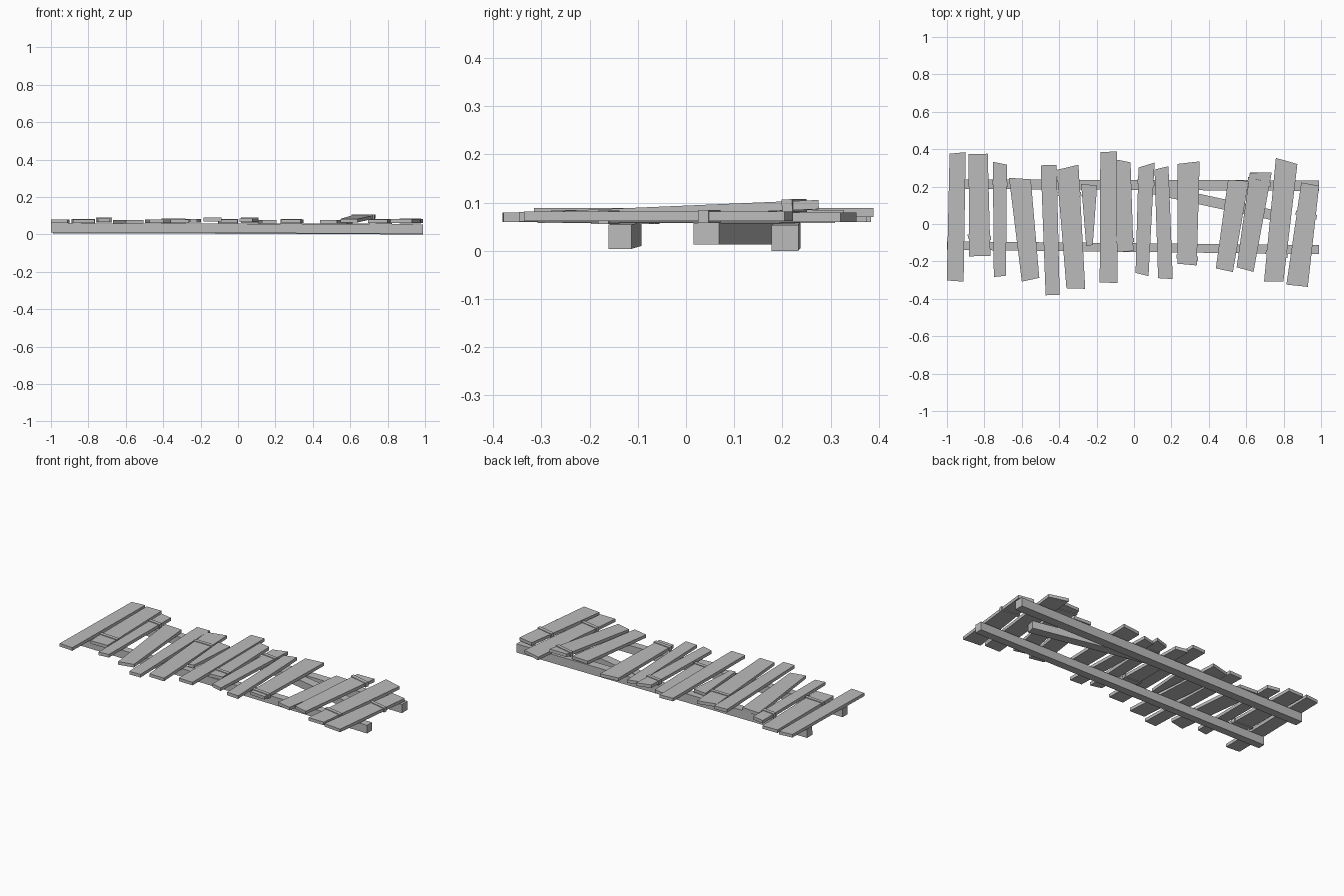
import bpy
import bmesh
from mathutils import Vector

cube = bpy.data.objects.get("Cube")
if cube:
    bpy.data.objects.remove(cube, do_unlink=True)

wood = bpy.data.materials.new("weathered grey wood")
wood.use_nodes = True
GREY = (0.5, 0.5, 0.5, 1)
wood.diffuse_color = GREY
wood.node_tree.nodes["Principled BSDF"].inputs["Base Color"].default_value = GREY


def board(name, start, end, widths, thick, skews=(0, 0)):
    """Tapered board between two centre points on its underside.
    Each skew slants the cut at that end."""
    start, end = Vector(start), Vector(end)
    along = (end - start).normalized()
    side = Vector((0, 0, 1)).cross(along).normalized()
    up = along.cross(side)
    bm = bmesh.new()
    rings = []
    for centre, width, skew in zip((start, end), widths, skews):
        half = side * width / 2 + along * skew / 2
        rings.append([bm.verts.new(p) for p in (
            centre - half, centre + half,
            centre + half + up * thick, centre - half + up * thick)])
    a, b = rings
    bm.faces.new(a)
    bm.faces.new(b)
    for i in range(4):
        j = (i + 1) % 4
        bm.faces.new((a[i], a[j], b[j], b[i]))
    bmesh.ops.recalc_face_normals(bm, faces=bm.faces)
    mesh = bpy.data.meshes.new(name)
    bm.to_mesh(mesh)
    bm.free()
    mesh.materials.append(wood)
    obj = bpy.data.objects.new(name, mesh)
    bpy.context.collection.objects.link(obj)
    return obj


# Long carrying beams and the slipped diagonal one
board("front_beam", (-1, -.115, .01), (.99, -.137, .004), (.045, .048), .05)
board("back_beam", (-.99, .213, .006), (.99, .205, 0), (.05, .056), .053)
board("diagonal_beam", (.05, .198, .013), (.77, .042, .013), (.055, .055), .045)

# Planks: back x, y; front x, y; back width, front width; back cut slant; underside height
PLANKS = [
    (-.943, .38, -.956, -.305, .086, .09, .01, .06),
    (-.833, .375, -.825, -.172, .102, .115, 0, .06),
    (-.717, .325, -.717, -.28, .075, .065, -.015, .067),
    (-.61, .243, -.553, -.298, .115, .095, -.02, .058),
    (-.456, .315, -.435, -.38, .085, .075, 0, .06),
    (-.355, .303, -.311, -.345, .118, .1, .02, .061),
    (-.24, .21, -.238, -.115, .085, .035, -.01, .063),
    (-.136, .386, -.136, -.314, .088, .095, .005, .07),
    (-.056, .337, -.053, -.148, .075, .1, -.015, .06),
    (.067, .315, .043, -.27, .085, .07, .03, .066),
    (.147, .3, .168, -.292, .075, .078, .015, .058),
    (.292, .328, .284, -.217, .118, .103, .015, .06),
    (.558, .233, .483, -.247, .11, .093, .01, .059),
    (.678, .275, .594, -.243, .115, .093, .02, .064),
    (.816, .337, .747, -.308, .118, .103, -.02, .06),
    (.942, .213, .872, -.33, .097, .115, -.005, .062),
]
RAISED = 13    # this plank rides up at its back end
THICK = .019
ends = []
for n, (bx, by, fx, fy, bw, fw, slant, z) in enumerate(PLANKS):
    back = Vector((bx, by, z + (.022 if n == RAISED else 0)))
    front = Vector((fx, fy, z))
    board(f"plank_{n + 1}", front, back, (fw, bw), THICK, (slant / 2, -slant))
    ends.append((front, back, fw, bw))

# Thin bands wrapped round some planks: plank number -> y position
BANDS = {1: -.07, 2: .217, 5: .16, 8: -.082, 9: .22, 11: -.18,
         13: .225, 14: -.16, 15: .048}
for n, y in BANDS.items():
    front, back, fw, bw = ends[n]
    t = (y - front.y) / (back.y - front.y)
    centre = front.lerp(back, t)
    along = (back - front).normalized()
    drop = Vector((0, 0, .004))
    width = fw + (bw - fw) * t + .012
    board(f"band_{n + 1}", centre - along * .011 - drop,
          centre + along * .011 - drop, (width, width), THICK + .008, (.01, .01))
